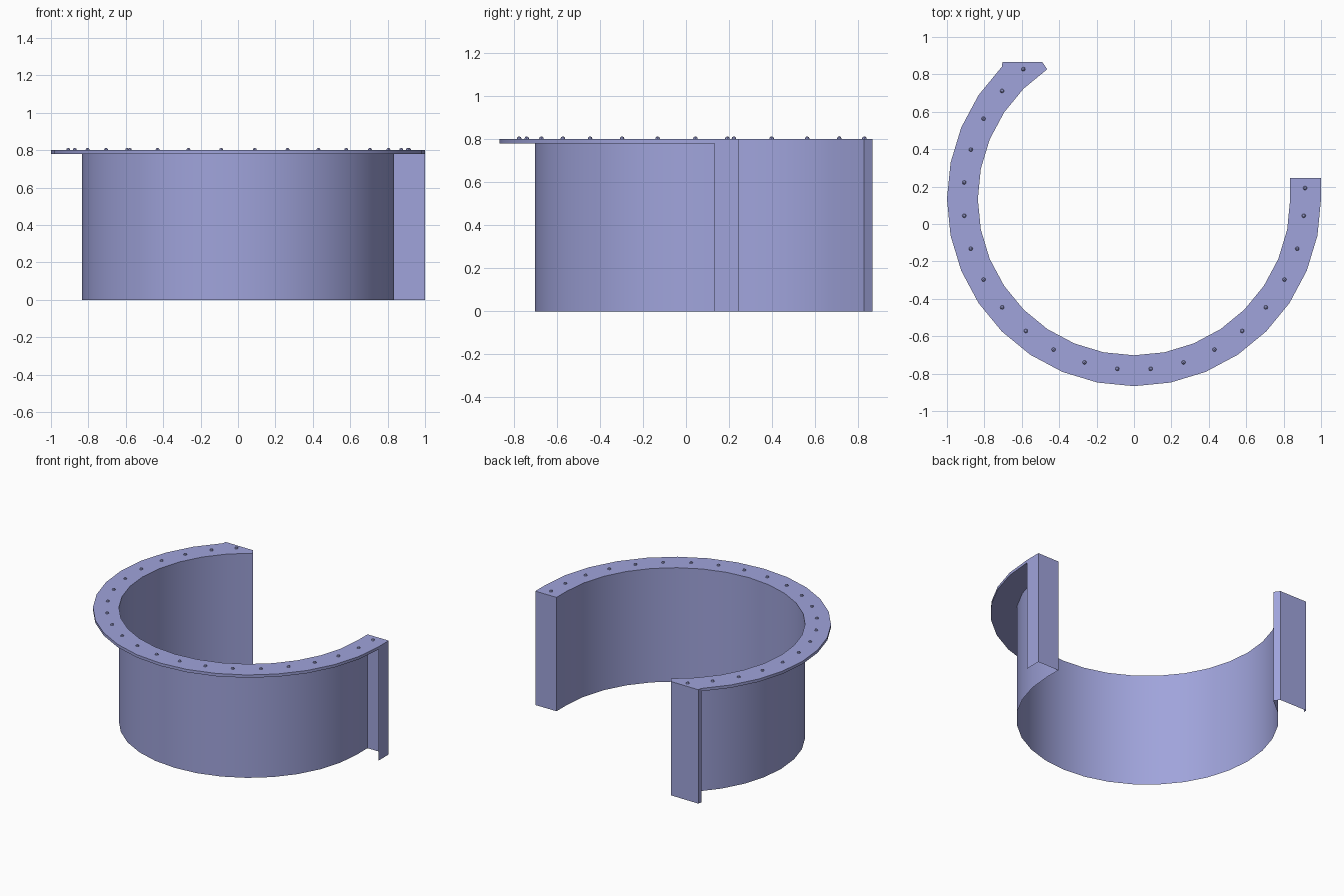
import bpy, bmesh, math

if "Cube" in bpy.data.objects:
    bpy.data.objects.remove(bpy.data.objects["Cube"])

CY = 0.133            # centre of the round tub in y
R_IN, R_OUT = 0.835, 1.0
TOP, LOW = 0.80, 0.78
STEP = math.radians(11.25)

mat = bpy.data.materials.new("lavender_steel")
mat.diffuse_color = (0.35, 0.37, 0.71, 1)
mat.use_nodes = True
mat.node_tree.nodes["Principled BSDF"].inputs["Base Color"].default_value = mat.diffuse_color


def pt(r, k):
    a = -k * STEP
    return (r * math.cos(a), CY + r * math.sin(a))


def make(name, bm, smooth=False):
    me = bpy.data.meshes.new(name)
    bm.to_mesh(me)
    bm.free()
    me.materials.append(mat)
    ob = bpy.data.objects.new(name, me)
    bpy.context.collection.objects.link(ob)
    if smooth:
        bpy.context.view_layer.objects.active = ob
        ob.select_set(True)
        bpy.ops.object.shade_smooth_by_angle(angle=math.radians(25))
        ob.select_set(False)
    return ob


def sheet(bm, path, z0, z1):
    """Vertical sheet following a path."""
    lo = [bm.verts.new((x, y, z0)) for x, y in path]
    hi = [bm.verts.new((x, y, z1)) for x, y in path]
    for i in range(len(path) - 1):
        bm.faces.new((lo[i + 1], lo[i], hi[i], hi[i + 1]))


inner = [pt(R_IN, k) for k in range(22)]
outer = [pt(R_OUT, k) for k in range(21)]
right_in, right_out = (R_IN, 0.245), (R_OUT, 0.245)
left_in, left_out = (-0.49, 0.865), (-0.703, 0.867)

# Curved wall
bm = bmesh.new()
sheet(bm, [right_in] + inner, 0, TOP)
make("curved_wall", bm, True)

# End posts: folded sheets closing each end
bm = bmesh.new()
sheet(bm, [outer[0], right_out, right_in], 0, TOP)
make("right_end_post", bm)
bm = bmesh.new()
sheet(bm, [inner[21], left_in, left_out, outer[20]], 0, TOP)
make("left_end_post", bm)

# Flange: top and underside plus outer rim
bm = bmesh.new()
quads = [[right_in, right_out, outer[0], inner[0]]]
quads += [[inner[k], outer[k], outer[k + 1], inner[k + 1]] for k in range(20)]
quads += [[inner[20], outer[20], left_out, left_in, inner[21]]]
for q in quads:
    bm.faces.new([bm.verts.new((x, y, TOP)) for x, y in reversed(q)])
    bm.faces.new([bm.verts.new((x, y, LOW)) for x, y in q])
sheet(bm, outer, LOW, TOP)
bmesh.ops.remove_doubles(bm, verts=bm.verts, dist=0.0005)
make("top_flange", bm, True)

# Rivets along the flange
spots = [(0.915, 0.192), (-0.592, 0.828)]
spots += [pt(0.912, k + 0.5) for k in range(20)]
bm = bmesh.new()
for x, y in spots:
    base, mid = [], []
    for i in range(8):
        c, s = math.cos(i * math.pi / 4), math.sin(i * math.pi / 4)
        base.append(bm.verts.new((x + 0.011 * c, y + 0.011 * s, TOP)))
        mid.append(bm.verts.new((x + 0.008 * c, y + 0.008 * s, TOP + 0.009)))
    tip = bm.verts.new((x, y, TOP + 0.013))
    for i in range(8):
        j = (i + 1) % 8
        bm.faces.new((base[i], base[j], mid[j], mid[i]))
        bm.faces.new((mid[i], mid[j], tip))
make("rivets", bm)
